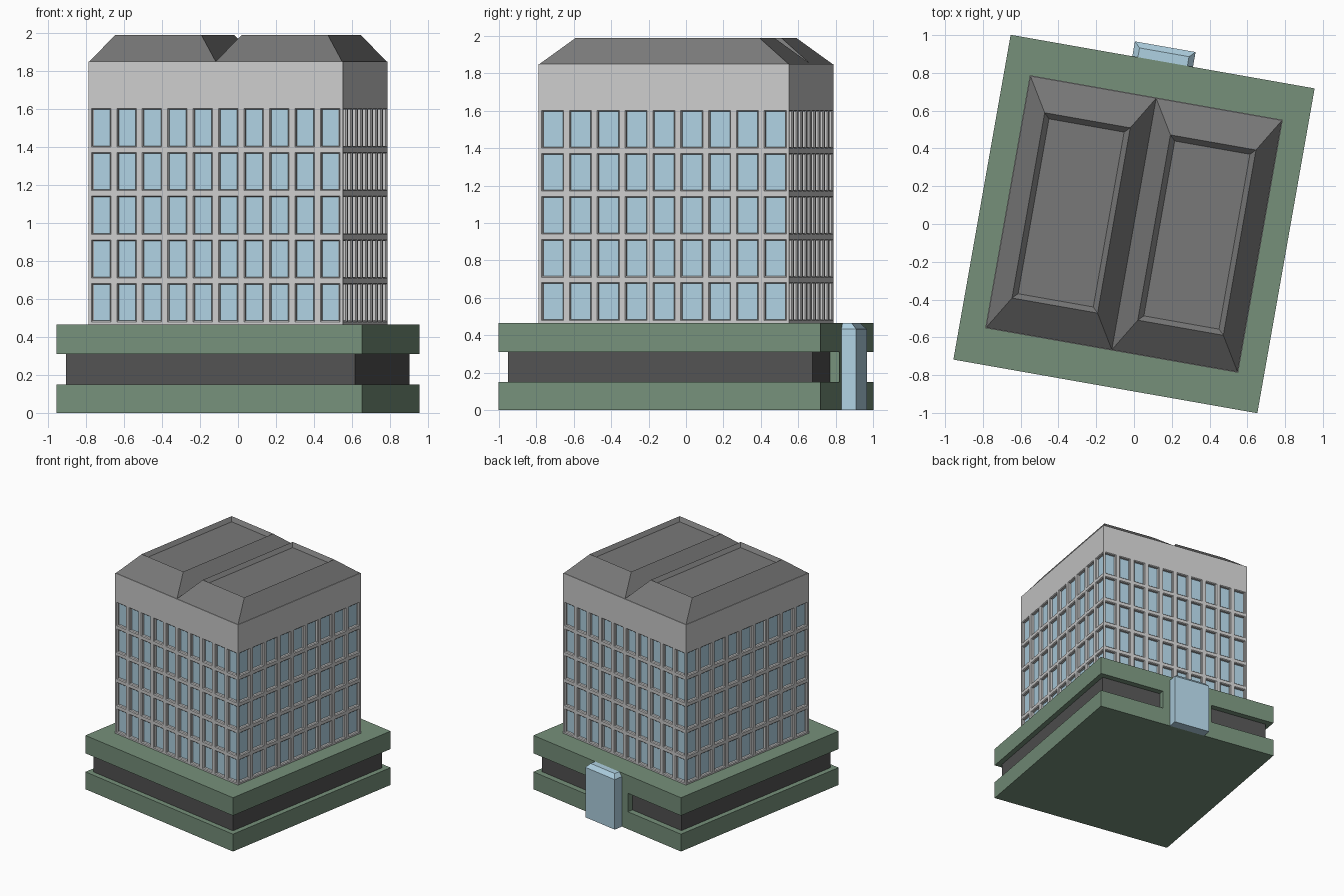
import bpy, bmesh, math

if "Cube" in bpy.data.objects:
    bpy.data.objects.remove(bpy.data.objects["Cube"])

TURN = math.radians(-10)      # the whole building is turned on its plot


def material(name, rgb):
    m = bpy.data.materials.new(name)
    m.diffuse_color = (*rgb, 1)
    m.use_nodes = True
    m.node_tree.nodes["Principled BSDF"].inputs["Base Color"].default_value = m.diffuse_color
    return m


green = material("green_stone", (0.18, 0.28, 0.195))
dark = material("dark_band", (0.085, 0.085, 0.085))
slate = material("roof_slate", (0.19, 0.19, 0.19))
glass = material("blue_glass", (0.43, 0.64, 0.76))


def finish(name, bm, mat=None):
    me = bpy.data.meshes.new(name)
    bm.to_mesh(me)
    bm.free()
    if mat:
        me.materials.append(mat)
    ob = bpy.data.objects.new(name, me)
    ob.rotation_euler.z = TURN
    bpy.context.collection.objects.link(ob)
    return ob


def loft(name, rings, mat=None):
    """Closed solid through stacked rectangles (x0, x1, y0, y1, z)."""
    bm = bmesh.new()
    loops = [[bm.verts.new(p) for p in
              ((x0, y0, z), (x1, y0, z), (x1, y1, z), (x0, y1, z))]
             for x0, x1, y0, y1, z in rings]
    for a, b in zip(loops, loops[1:]):
        for i in range(4):
            j = (i + 1) % 4
            bm.faces.new((a[i], a[j], b[j], b[i]))
    bm.faces.new(loops[0][::-1])
    bm.faces.new(loops[-1])
    return finish(name, bm, mat)


def box(name, x0, x1, y0, y1, z0, z1, mat=None):
    return loft(name, [(x0, x1, y0, y1, z0), (x0, x1, y0, y1, z1)], mat)


# Podium: two green slabs with a recessed dark band between them
BX, BY = 0.817, 0.873
box("lower_slab", -BX, BX, -BY, BY, 0, 0.15, green)
box("upper_slab", -BX, BX, -BY, BY, 0.31, 0.465, green)
box("recessed_band", -BX + 0.044, BX - 0.044, -BY + 0.044, BY - 0.05, 0.15, 0.31, dark)
box("entrance_surround", -0.23, 0.23, BY - 0.06, BY, 0.15, 0.31, green)

# Glazed entrance on the back, chamfered at the top
loft("entrance", [(-0.163, 0.163, BY, 0.953, 0),
                  (-0.163, 0.163, BY, 0.953, 0.432),
                  (-0.133, 0.133, BY, 0.923, 0.465)], glass)

# Tower walls: grid of window cells with chamfered, recessed openings
H, Z0, ROW, ROWS, TOP = 0.68, 0.465, 0.2303, 5, 1.85
DEPTH = 0.026


def wall_side(bm, side, cols, win_w, win_h=0.19):
    c, s = round(math.cos(side * math.pi / 2)), round(math.sin(side * math.pi / 2))

    def ring(u, z, w, h, d):
        pts = ((u - w, z - h), (u + w, z - h), (u + w, z + h), (u - w, z + h))
        y = -H + d
        return [bm.verts.new((p * c - y * s, p * s + y * c, q)) for p, q in pts]

    step = 2 * H / cols
    for i in range(cols):
        for r in range(ROWS):
            u, z = -H + (i + 0.5) * step, Z0 + (r + 0.5) * ROW
            w, h = win_w / 2, win_h / 2
            rings = [ring(u, z, step / 2, ROW / 2, 0),
                     ring(u, z, w + 0.006, h + 0.006, 0),
                     ring(u, z, w, h, 0.007),
                     ring(u, z, w, h, DEPTH)]
            for a, b in zip(rings, rings[1:]):
                for k in range(4):
                    j = (k + 1) % 4
                    bm.faces.new((a[k], a[j], b[j], b[k]))
    zb = Z0 + ROWS * ROW
    bm.faces.new(ring(0, (zb + TOP) / 2, H, (TOP - zb) / 2, 0))


bm = bmesh.new()
for side in range(4):
    wall_side(bm, side, *((10, 0.092) if side % 2 == 0 else (9, 0.109)))
bm.faces.new([bm.verts.new((x * H, y * H, TOP))
              for x, y in ((-1, -1), (1, -1), (1, 1), (-1, 1))])
bmesh.ops.remove_doubles(bm, verts=bm.verts[:], dist=0.0001)
finish("tower_walls", bm)

# Glass core seen through the openings
G = H - DEPTH + 0.001
box("window_glass", -G, G, -G, G, Z0, Z0 + ROWS * ROW, glass)

# Twin hipped roofs with shallow sunken tops
R = H - 0.004
for name, x0, x1 in (("roof_left", -R, 0), ("roof_right", 0, R)):
    insets = ((0, 0, TOP), (0.108, 0.178, 1.99), (0.136, 0.206, 1.96))
    loft(name, [(x0 + a, x1 - a, -R + b, R - b, z) for a, b, z in insets], slate)
